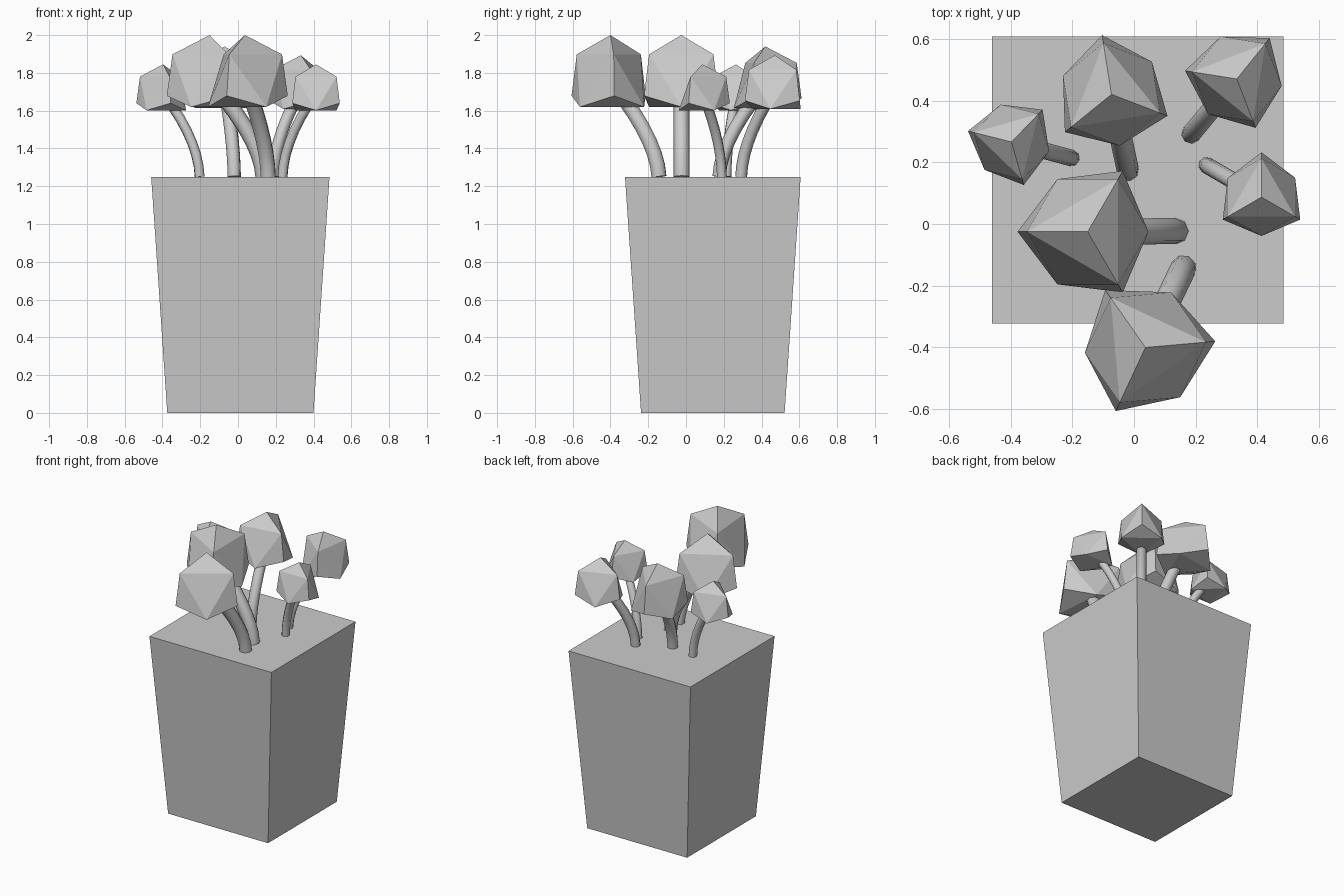
import bpy, bmesh
from math import radians, sin, cos, sqrt
from mathutils import Vector

if "Cube" in bpy.data.objects:
    bpy.data.objects.remove(bpy.data.objects["Cube"])


def add_mesh(name, points, location=(0, 0, 0), hull=True):
    """Flat-shaded convex solid from a few corner points."""
    bm = bmesh.new()
    for p in points:
        bm.verts.new(p)
    bmesh.ops.convex_hull(bm, input=bm.verts[:])
    bmesh.ops.dissolve_limit(bm, angle_limit=0.01, verts=bm.verts[:], edges=bm.edges[:])
    bmesh.ops.recalc_face_normals(bm, faces=bm.faces[:])
    me = bpy.data.meshes.new(name)
    bm.to_mesh(me)
    bm.free()
    ob = bpy.data.objects.new(name, me)
    ob.location = location
    bpy.context.collection.objects.link(ob)
    return ob


def add_head(name, x, y, top, r, angle):
    """Bud: a once-divided tetrahedron pushed out to a sphere."""
    corners = [Vector((0, 0, 1))]
    for k in range(3):
        a = radians(angle + 120 * k)
        s = sqrt(8) / 3
        corners.append(Vector((s * cos(a), s * sin(a), -1 / 3)))
    mids = [(corners[i] + corners[j]).normalized()
            for i in range(4) for j in range(i)]
    add_mesh(name, [p * r for p in corners + mids], (x, y, top - r))


def add_stem(name, base, tip, radius, steps=7):
    """Tube that leaves the pot upright and bends toward its bud."""
    p0 = Vector((*base, 1.25))
    p2 = Vector(tip)
    p1 = Vector((*base, 1.45)).lerp(Vector((tip[0], tip[1], 1.45)), 0.04)
    cu = bpy.data.curves.new(name, 'CURVE')
    cu.dimensions = '3D'
    cu.bevel_depth = radius
    cu.bevel_resolution = 2
    cu.use_fill_caps = True
    sp = cu.splines.new('POLY')
    sp.points.add(steps)
    for i, pt in enumerate(sp.points):
        t = i / steps
        p = p0 * (1 - t) ** 2 + p1 * 2 * t * (1 - t) + p2 * t * t
        pt.co = (*p, 1)
    ob = bpy.data.objects.new(name, cu)
    bpy.context.collection.objects.link(ob)


# Tapered square pot
pot = [(0.0125 + sx * hx, 0.142 + sy * hy, z)
       for hx, hy, z in ((0.387, 0.38, 0), (0.472, 0.465, 1.25))
       for sx in (-1, 1) for sy in (-1, 1)]
add_mesh("pot", pot)

# Buds and stems: apex x, y, top z, size, turn, stem base
plants = [
    ("front", 0.037, -0.40, 2.0, 0.241, 5, (0.16, -0.143)),
    ("middle", -0.15, -0.025, 2.0, 0.241, 60, (0.135, -0.023)),
    ("right", 0.413, 0.087, 1.845, 0.154, 90, (0.236, 0.19)),
    ("left", -0.397, 0.266, 1.845, 0.154, 46, (-0.203, 0.214)),
    ("back", -0.073, 0.42, 1.94, 0.206, 99, (-0.02, 0.175)),
    ("back_right", 0.333, 0.47, 1.893, 0.18, 51, (0.185, 0.292)),
]
for name, x, y, top, r, angle, base in plants:
    add_head(name + "_bud", x, y, top, r, angle)
    add_stem(name + "_stem", base, (x, y, top - r), r * 0.175)
